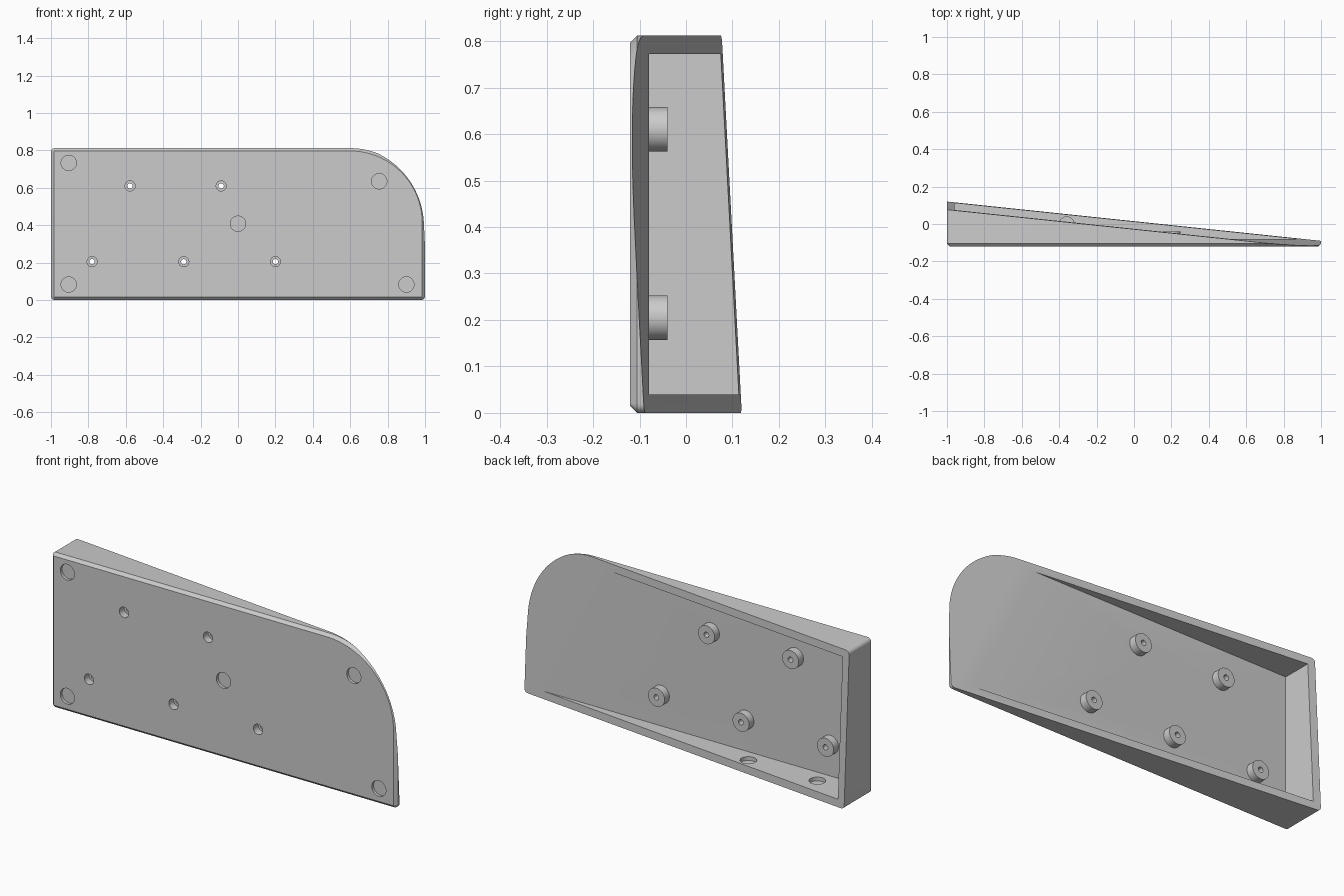
import bpy, bmesh
from math import sin, cos, pi, radians
from mathutils import Matrix, Vector

if "Cube" in bpy.data.objects:
    bpy.data.objects.remove(bpy.data.objects["Cube"], do_unlink=True)

WIDTH, HEIGHT = 2.0, 0.812
FRONT, FLOOR, BOSS_TOP = -0.12, -0.08, -0.04
WALL, CHAMFER = 0.04, 0.015

grey = bpy.data.materials.new("plain grey")
grey.use_nodes = True
colour = (0.6, 0.6, 0.6, 1)
grey.diffuse_color = colour
grey.node_tree.nodes["Principled BSDF"].inputs["Base Color"].default_value = colour


def finish(bm, name):
    bmesh.ops.recalc_face_normals(bm, faces=bm.faces)
    mesh = bpy.data.meshes.new(name)
    bm.to_mesh(mesh)
    bm.free()
    mesh.materials.append(grey)
    obj = bpy.data.objects.new(name, mesh)
    bpy.context.collection.objects.link(obj)
    return obj


def outline(inset):
    """Rounded rectangle in x and z with one large corner."""
    points = []
    corners = [(1, 0, 0.02, -90), (1, HEIGHT, 0.4, 0),
               (-1, HEIGHT, 0.02, 90), (-1, 0, 0.02, 180)]
    for x, z, r, start in corners:
        cx = x - r if x > 0 else x + r
        cz = z - r if z > 0 else z + r
        steps = 32 if r > 0.1 else 5
        for i in range(steps + 1):
            a = radians(start + 90 * i / steps)
            points.append((cx + (r - inset) * cos(a), cz + (r - inset) * sin(a)))
    return points


def cylinder(name, places, radius, y0, y1):
    """Cylinders along y at each (x, z) place."""
    bm = bmesh.new()
    for x, z in places:
        m = Matrix.Translation((x, (y0 + y1) / 2, z)) @ Matrix.Rotation(pi / 2, 4, 'X')
        bmesh.ops.create_cone(bm, cap_ends=True, segments=40, radius1=radius,
                              radius2=radius, depth=y1 - y0, matrix=m)
    return finish(bm, name)


def combine(target, tool, operation):
    mod = target.modifiers.new(operation, 'BOOLEAN')
    mod.operation, mod.solver, mod.object = operation, 'EXACT', tool
    bpy.context.view_layer.objects.active = target
    bpy.ops.object.modifier_apply(modifier=mod.name)
    bpy.data.objects.remove(tool, do_unlink=True)


# Wedge body: chamfered outline lofted backwards, then cut by the sloping plane
bm = bmesh.new()
rings = [[bm.verts.new((x, y, z)) for x, z in outline(inset)]
         for y, inset in ((FRONT, CHAMFER), (FRONT + CHAMFER, 0), (0.2, 0))]
for a, b in zip(rings, rings[1:]):
    for i in range(len(a)):
        j = (i + 1) % len(a)
        bm.faces.new((a[i], a[j], b[j], b[i]))
bm.faces.new(rings[0])
bm.faces.new(rings[-1])
bmesh.ops.recalc_face_normals(bm, faces=bm.faces)
cut = bmesh.ops.bisect_plane(bm, geom=bm.verts[:] + bm.edges[:] + bm.faces[:],
                             plane_co=(-1, 0.12, 0), plane_no=(0.105, 1, 0.053),
                             clear_outer=True)
bmesh.ops.holes_fill(bm, edges=[e for e in bm.edges if e.is_boundary], sides=0)
body = finish(bm, "wedge_housing")

# Open cavity behind the front wall
bm = bmesh.new()
low = Vector((-1 + WALL, FLOOR, WALL))
high = Vector((1.2, 0.4, HEIGHT - WALL))
size = high - low
bmesh.ops.create_cube(bm, size=1, matrix=Matrix.Translation((low + high) / 2)
                      @ Matrix.Diagonal((*size, 1)))
combine(body, finish(bm, "cavity_cutter"), 'DIFFERENCE')

# Screw bosses with counterbored through holes
screws = [(-0.78, 0.205), (-0.29, 0.205), (0.2, 0.205), (-0.577, 0.61), (-0.09, 0.61)]
combine(body, cylinder("bosses", screws, 0.048, FLOOR - 0.005, BOSS_TOP), 'UNION')
combine(body, cylinder("screw_holes", screws, 0.014, -0.2, 0.1), 'DIFFERENCE')
combine(body, cylinder("screw_heads", screws, 0.027, -0.2, FLOOR), 'DIFFERENCE')

# Shallow round pockets in the front face
pockets = [(-0.905, 0.733), (-0.905, 0.083), (0.9, 0.083), (0.755, 0.635), (0, 0.408)]
combine(body, cylinder("front_pockets", pockets, 0.041, -0.2, FRONT + 0.015), 'DIFFERENCE')

# Blind round pockets in the inner side of the bottom wall
bm = bmesh.new()
for x in (-0.76, -0.36):
    bmesh.ops.create_cone(bm, cap_ends=True, segments=40, radius1=0.04, radius2=0.04,
                          depth=0.05, matrix=Matrix.Translation((x, -0.002, 0.045)))
combine(body, finish(bm, "bottom_pockets"), 'DIFFERENCE')

# Smooth the round walls, keep the edges sharp
bpy.ops.object.select_all(action='DESELECT')
body.select_set(True)
bpy.context.view_layer.objects.active = body
bpy.ops.object.shade_smooth_by_angle(angle=radians(30))
